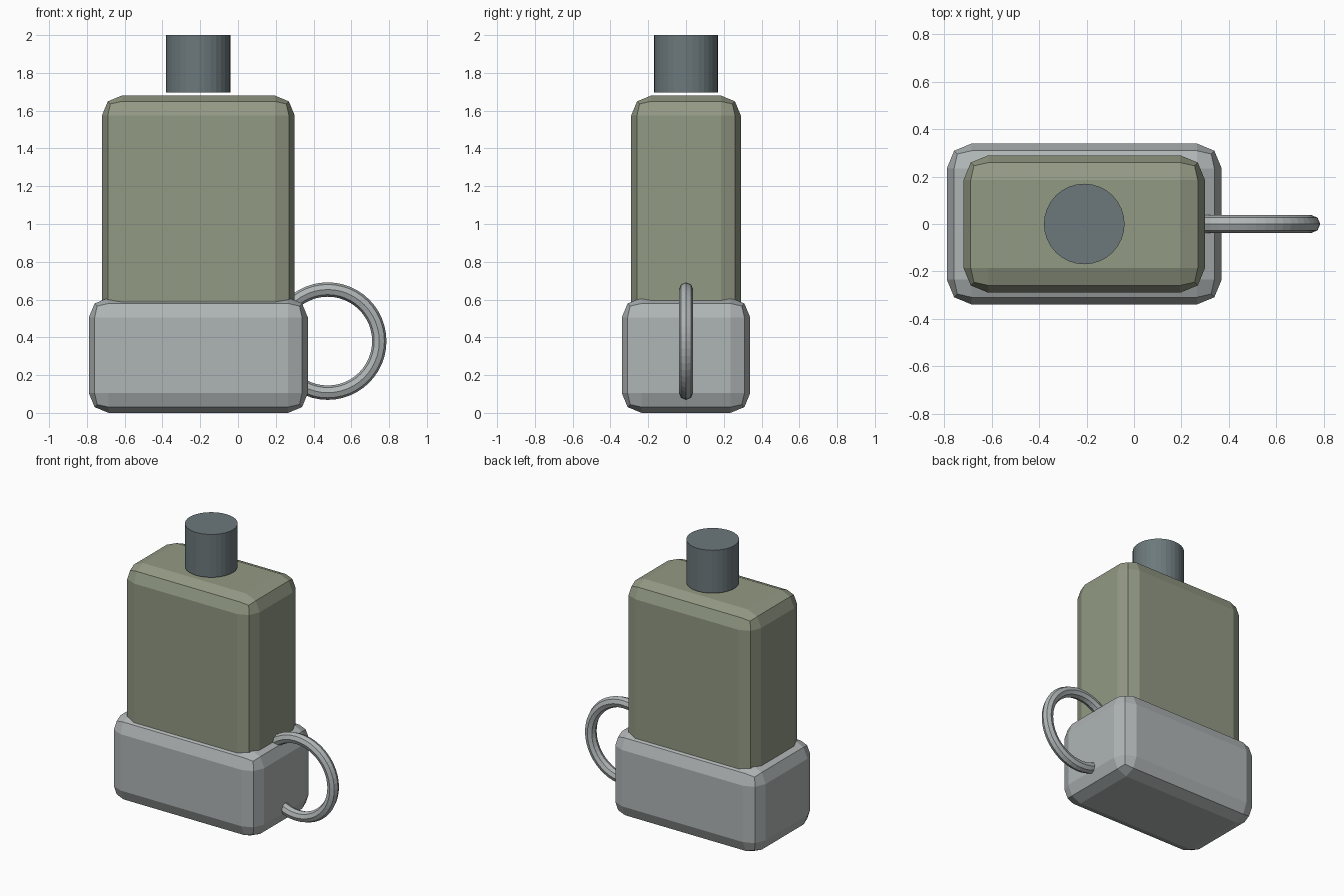
import bpy
import math

cube = bpy.data.objects.get("Cube")
if cube:
    bpy.data.objects.remove(cube, do_unlink=True)


def material(name, rgb):
    mat = bpy.data.materials.new(name)
    mat.use_nodes = True
    mat.diffuse_color = (*rgb, 1)
    mat.node_tree.nodes["Principled BSDF"].inputs["Base Color"].default_value = (*rgb, 1)
    return mat


def finish(name, mat):
    obj = bpy.context.object
    obj.name = name
    obj.data.materials.append(mat)
    return obj


def rounded_box(name, mat, x, width, depth, bottom, top, bevel):
    bpy.ops.mesh.primitive_cube_add(size=1, location=(x, 0, (bottom + top) / 2))
    obj = finish(name, mat)
    obj.scale = (width, depth, top - bottom)
    bpy.ops.object.transform_apply(location=False, rotation=False, scale=True)
    mod = obj.modifiers.new("rounded_edges", "BEVEL")
    mod.width = bevel
    mod.segments = 2
    return obj


olive = material("olive_paint", (0.29, 0.32, 0.23))
steel = material("light_steel", (0.43, 0.46, 0.46))
slate = material("dark_slate", (0.15, 0.19, 0.20))

# Bottle body standing in the cup
rounded_box("bottle_body", olive, -0.21, 1.02, 0.58, 0.07, 1.68, 0.105)
rounded_box("cup", steel, -0.21, 1.16, 0.68, 0, 0.61, 0.105)

# Cap hovering just above the body
bpy.ops.mesh.primitive_cylinder_add(vertices=32, radius=0.17, depth=0.305,
                                    location=(-0.21, 0, 1.8475))
finish("cap", slate)

# Ring handle on the left side of the cup
bpy.ops.mesh.primitive_torus_add(major_segments=48, minor_segments=8,
                                 major_radius=0.273, minor_radius=0.038,
                                 location=(0.475, 0, 0.38),
                                 rotation=(math.pi / 2, 0, 0))
finish("ring_handle", steel)
